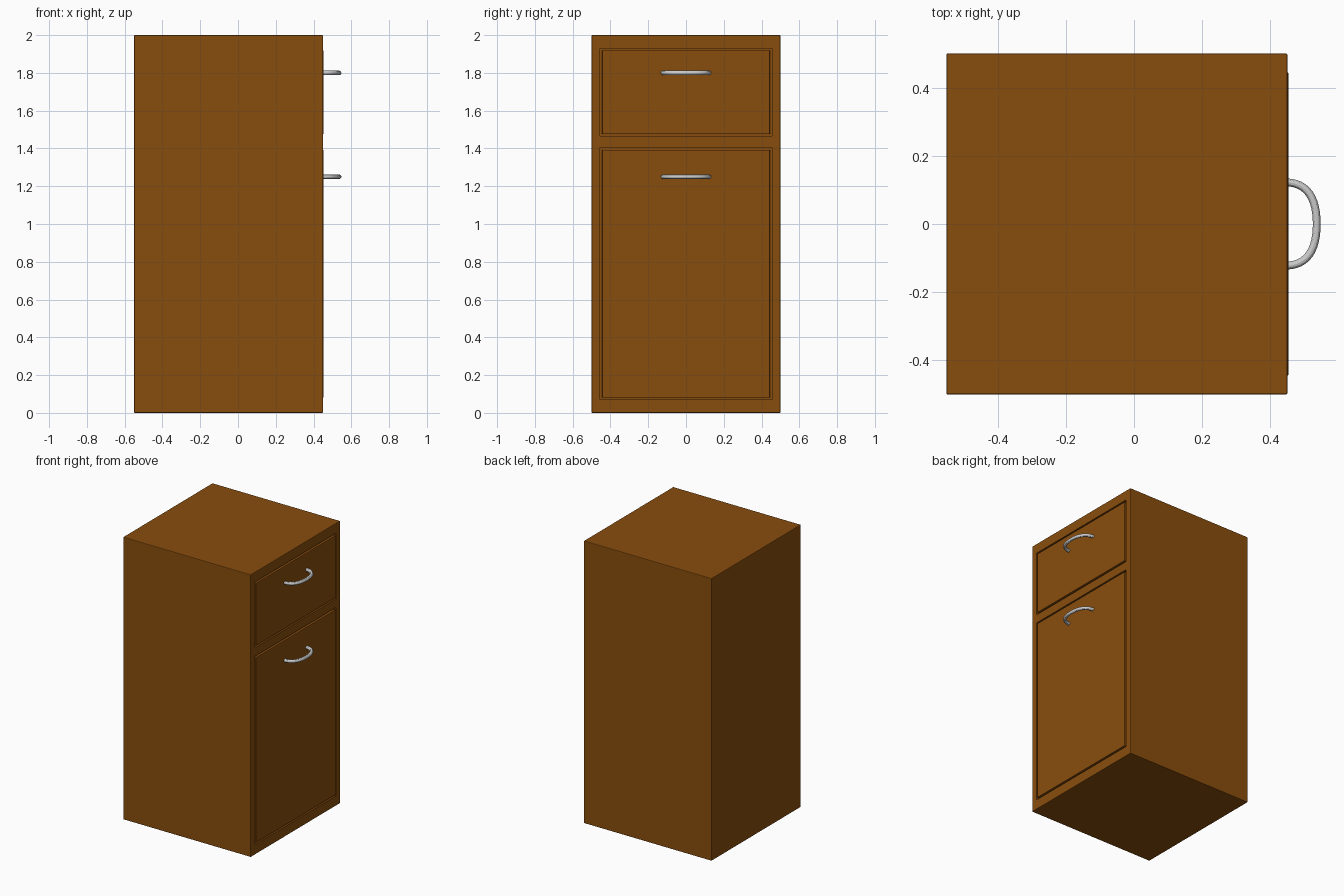
import bpy

if "Cube" in bpy.data.objects:
    bpy.data.objects.remove(bpy.data.objects["Cube"])

FRONT = 0.45


def material(name, rgb):
    m = bpy.data.materials.new(name)
    m.diffuse_color = (*rgb, 1)
    m.use_nodes = True
    m.node_tree.nodes["Principled BSDF"].inputs["Base Color"].default_value = m.diffuse_color
    return m


wood = material("brown_wood", (0.25, 0.075, 0.004))


def box(name, lo, hi, bevel=0.0):
    bpy.ops.mesh.primitive_cube_add(
        size=1, location=[(a + b) / 2 for a, b in zip(lo, hi)])
    ob = bpy.context.object
    ob.name = name
    ob.scale = [b - a for a, b in zip(lo, hi)]
    bpy.ops.object.transform_apply(location=False, rotation=False, scale=True)
    ob.data.materials.append(wood)
    if bevel:
        mod = ob.modifiers.new("soft_edges", 'BEVEL')
        mod.width = bevel
        mod.segments = 2
    return ob


def handle(name, z):
    # Bowed bar swept along a smooth half loop
    cu = bpy.data.curves.new(name, 'CURVE')
    cu.dimensions = '3D'
    cu.bevel_depth = 0.0115
    cu.bevel_resolution = 4
    cu.resolution_u = 12
    cu.use_fill_caps = True
    sp = cu.splines.new('BEZIER')
    sp.bezier_points.add(2)
    path = [((FRONT - 0.005, -0.122), (0, 0), (0.063, 0)),
            ((0.536, 0), (0, -0.075), (0, 0.075)),
            ((FRONT - 0.005, 0.122), (0.063, 0), (0, 0))]
    for p, ((x, y), left, right) in zip(sp.bezier_points, path):
        p.handle_left_type = p.handle_right_type = 'FREE'
        p.co = (x, y, z)
        p.handle_left = (x + left[0], y + left[1], z)
        p.handle_right = (x + right[0], y + right[1], z)
    ob = bpy.data.objects.new(name, cu)
    bpy.context.collection.objects.link(ob)
    bpy.ops.object.select_all(action='DESELECT')
    ob.select_set(True)
    bpy.context.view_layer.objects.active = ob
    bpy.ops.object.convert(target='MESH')
    bpy.ops.object.shade_smooth_by_angle()


# Cabinet body
body = box("cabinet_body", (-0.55, -0.5, 0), (FRONT, 0.5, 2), 0.004)

# Drawer and door: recess in the body, panel inside it, handle on top
for name, z0, z1, hz in (("drawer", 1.465, 1.93, 1.80),
                         ("door", 0.07, 1.404, 1.25)):
    cutter = box(name + "_recess_cutter", (FRONT - 0.03, -0.455, z0),
                 (FRONT + 0.1, 0.455, z1))
    cutter.hide_render = True
    cutter.hide_set(True)
    cut = body.modifiers.new(name + "_recess", 'BOOLEAN')
    cut.operation = 'DIFFERENCE'
    cut.solver = 'EXACT'
    cut.object = cutter
    g = 0.011
    box(name + "_front", (FRONT - 0.035, -0.455 + g, z0 + g),
        (FRONT + 0.003, 0.455 - g, z1 - g), 0.003)
    handle(name + "_handle", hz)
